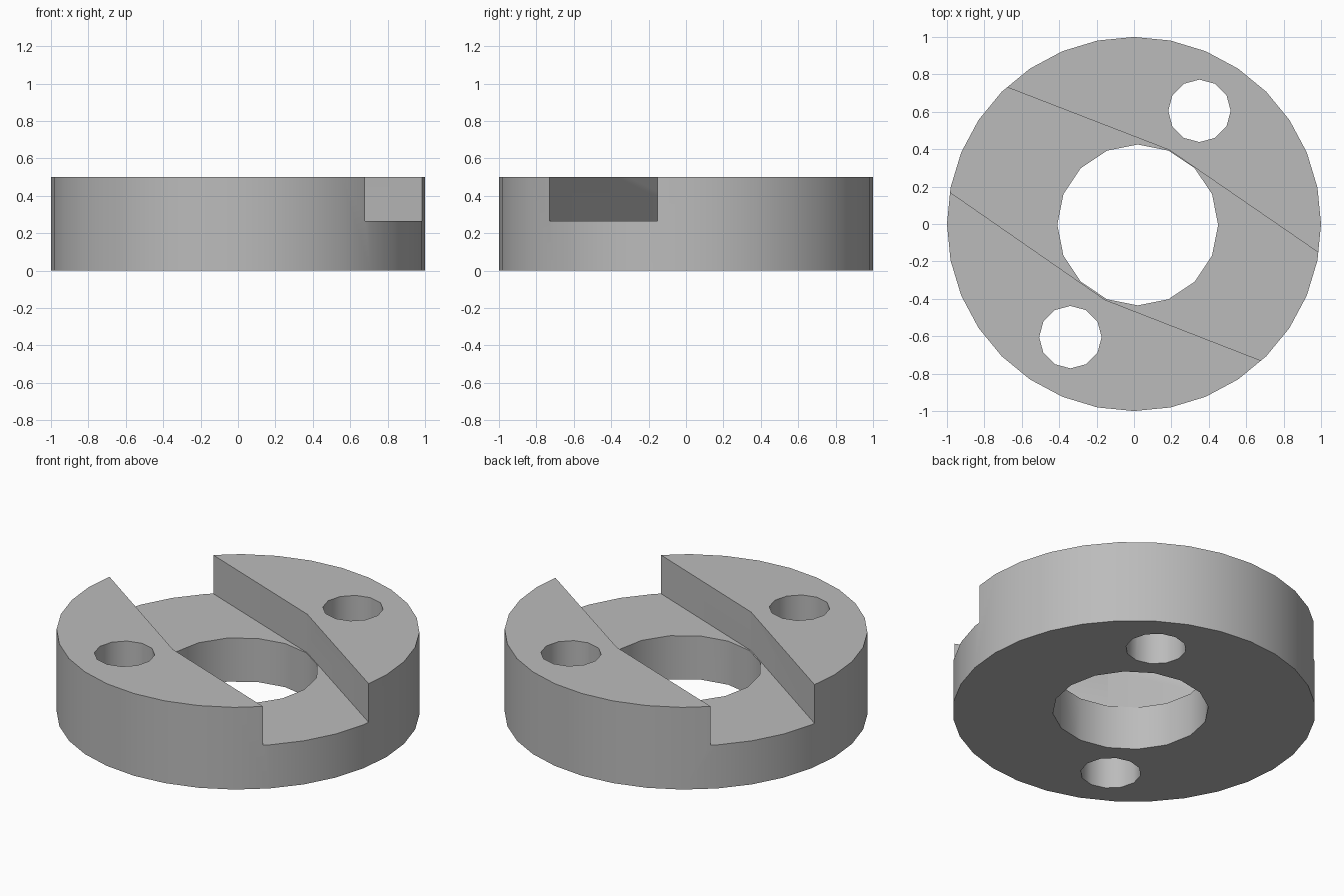
import bpy, bmesh, math
from mathutils import Vector

cube = bpy.data.objects.get("Cube")
if cube:
    bpy.data.objects.remove(cube, do_unlink=True)

HEIGHT, SLOT_FLOOR = 0.5, 0.265

grey = bpy.data.materials.new("plain grey")
grey.use_nodes = True
grey.diffuse_color = (0.5, 0.5, 0.5, 1)
grey.node_tree.nodes["Principled BSDF"].inputs["Base Color"].default_value = (0.5, 0.5, 0.5, 1)


def ring(x, y, radius, sides):
    """Outline of a regular polygon with a corner facing the back."""
    angles = [math.pi / 2 + math.tau * i / sides for i in range(sides)]
    return [(x + radius * math.cos(a), y + radius * math.sin(a)) for a in angles]


def prism(name, outline, bottom, top):
    """Extrude a closed outline upward into a solid."""
    bm = bmesh.new()
    face = bm.faces.new([bm.verts.new((x, y, bottom)) for x, y in outline])
    extruded = bmesh.ops.extrude_face_region(bm, geom=[face])
    verts = [g for g in extruded["geom"] if isinstance(g, bmesh.types.BMVert)]
    bmesh.ops.translate(bm, verts=verts, vec=Vector((0, 0, top - bottom)))
    bmesh.ops.recalc_face_normals(bm, faces=bm.faces)
    mesh = bpy.data.meshes.new(name)
    bm.to_mesh(mesh)
    bm.free()
    mesh.materials.append(grey)
    obj = bpy.data.objects.new(name, mesh)
    bpy.context.collection.objects.link(obj)
    return obj


# Round body
body = prism("slotted_disc", ring(0, 0, 1, 32), 0, HEIGHT)

# Centre bore, two bolt holes and the bent slot across the top
slot = [(-1.1, 0.894), (0.19, 0.395), (1.2, -0.30),
        (1.1, -0.894), (-0.155, -0.405), (-1.2, 0.32)]
cutters = [
    prism("bore_cutter", ring(0.02, -0.005, 0.43, 16), -0.1, 0.6),
    prism("back_bolt_cutter", ring(0.35, 0.605, 0.167, 12), -0.1, 0.6),
    prism("front_bolt_cutter", ring(-0.34, -0.605, 0.167, 12), -0.1, 0.6),
    prism("slot_cutter", slot, SLOT_FLOOR, 0.6),
]

bpy.ops.object.select_all(action="DESELECT")
body.select_set(True)
bpy.context.view_layer.objects.active = body
for cutter in cutters:
    cutter.hide_render = True
    cut = body.modifiers.new(cutter.name, "BOOLEAN")
    cut.operation = "DIFFERENCE"
    cut.solver = "EXACT"
    cut.object = cutter
    bpy.ops.object.modifier_apply(modifier=cut.name)
    bpy.data.objects.remove(cutter, do_unlink=True)

# Smooth round walls, sharp rims
bpy.ops.object.shade_smooth_by_angle(angle=math.radians(35))
